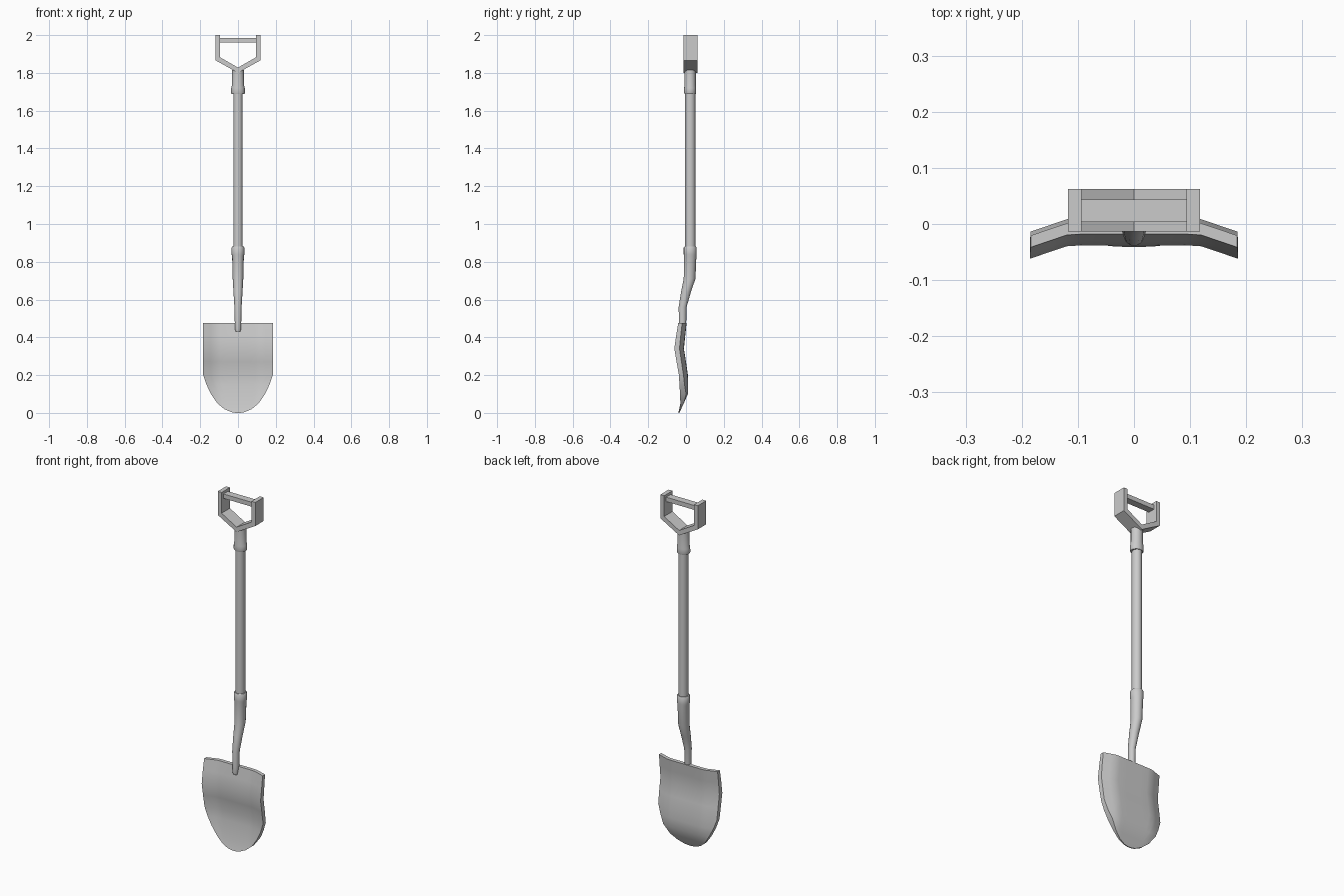
import bpy, bmesh, math

if "Cube" in bpy.data.objects:
    bpy.data.objects.remove(bpy.data.objects["Cube"])

SHAFT_Y = 0.022


def finish(name, bm, smooth=True):
    bmesh.ops.recalc_face_normals(bm, faces=bm.faces)
    me = bpy.data.meshes.new(name)
    bm.to_mesh(me)
    bm.free()
    ob = bpy.data.objects.new(name, me)
    bpy.context.collection.objects.link(ob)
    if smooth:
        bpy.ops.object.select_all(action='DESELECT')
        ob.select_set(True)
        bpy.context.view_layer.objects.active = ob
        bpy.ops.object.shade_smooth_by_angle(angle=math.radians(35))
    return ob


def loft(name, rings, sides=16):
    """Closed tube through (z, centre y, radius x, radius y) rings."""
    bm = bmesh.new()
    loops = []
    for z, y, rx, ry in rings:
        loops.append([bm.verts.new((rx * math.cos(2 * math.pi * i / sides),
                                    y + ry * math.sin(2 * math.pi * i / sides), z))
                      for i in range(sides)])
    for a, b in zip(loops, loops[1:]):
        for i in range(sides):
            j = (i + 1) % sides
            bm.faces.new((a[i], a[j], b[j], b[i]))
    bm.faces.new(loops[0])
    bm.faces.new(loops[-1])
    return finish(name, bm)


def prism(name, outline, y0, y1):
    """Outline in x, z extruded from y0 to y1."""
    bm = bmesh.new()
    f = bm.faces.new([bm.verts.new((x, y0, z)) for x, z in outline])
    new = bmesh.ops.extrude_face_region(bm, geom=[f])['geom']
    bmesh.ops.translate(bm, vec=(0, y1 - y0, 0),
                        verts=[v for v in new if isinstance(v, bmesh.types.BMVert)])
    return finish(name, bm, smooth=False)


# Blade: rows of (z, half width, front y, back y), wings bent forward
rows = [(0.475, 0.184, -0.018, 0.003), (0.41, 0.185, -0.028, -0.004),
        (0.34, 0.185, -0.038, -0.011), (0.27, 0.185, -0.026, 0.0),
        (0.20, 0.184, -0.014, 0.010), (0.15, 0.167, -0.017, 0.010),
        (0.10, 0.143, -0.022, 0.010), (0.05, 0.109, -0.030, -0.012),
        (0.02, 0.072, -0.036, -0.026), (0.004, 0.035, -0.040, -0.034),
        (0.0, 0.010, -0.041, -0.036)]
cols = [-1, -0.9, -0.78, -0.65, -0.5, -0.25, 0, 0.25, 0.5, 0.65, 0.78, 0.9, 1]


def wing(x):
    return 0.34 * max(0, abs(x) - 0.115)


bm = bmesh.new()
sheets = []
for side in (2, 3):
    sheets.append([[bm.verts.new((u * r[1], r[side] - wing(u * r[1]), r[0]))
                    for u in cols] for r in rows])
nr, nc = len(rows), len(cols)
for g in sheets:
    for i in range(nr - 1):
        for j in range(nc - 1):
            bm.faces.new((g[i][j], g[i][j + 1], g[i + 1][j + 1], g[i + 1][j]))
# Blade rim
f, b = sheets
for i in range(nr - 1):
    for j in (0, nc - 1):
        bm.faces.new((f[i][j], f[i + 1][j], b[i + 1][j], b[i][j]))
for j in range(nc - 1):
    for i in (0, nr - 1):
        bm.faces.new((f[i][j], f[i][j + 1], b[i][j + 1], b[i][j]))
finish("blade", bm)

# Cranked socket between blade and shaft
loft("socket", [(0.43, -0.023, 0.013, 0.013), (0.445, -0.021, 0.016, 0.018),
                (0.475, -0.018, 0.017, 0.019), (0.56, -0.018, 0.019, 0.021),
                (0.64, 0.0, 0.024, 0.026), (0.71, 0.019, 0.028, 0.031),
                (0.83, SHAFT_Y, 0.031, 0.033), (0.84, SHAFT_Y, 0.034, 0.034),
                (0.875, SHAFT_Y, 0.034, 0.034), (0.88, SHAFT_Y, 0.031, 0.031)])

# Shaft
loft("shaft", [(0.86, SHAFT_Y, 0.025, 0.027), (1.71, SHAFT_Y, 0.025, 0.027)])

# Collar below the grip
loft("collar", [(1.688, SHAFT_Y, 0.034, 0.030), (1.695, SHAFT_Y, 0.037, 0.032),
                (1.72, SHAFT_Y, 0.036, 0.032), (1.735, SHAFT_Y, 0.032, 0.030),
                (1.815, SHAFT_Y, 0.031, 0.030)])

# Forked handle: right half outline mirrored to the left
half = [(0.03, 1.817), (0.118, 1.866), (0.118, 2.0), (0.094, 2.0), (0.094, 1.882)]
outline = [(0, 1.80)] + half + [(0, 1.828)] + [(-x, z) for x, z in reversed(half)]
prism("handle_fork", outline, -0.013, 0.062)

# Grip bar
prism("grip_bar", [(-0.1, 1.96), (0.1, 1.96), (0.1, 1.985), (-0.1, 1.985)], 0.004, 0.044)
